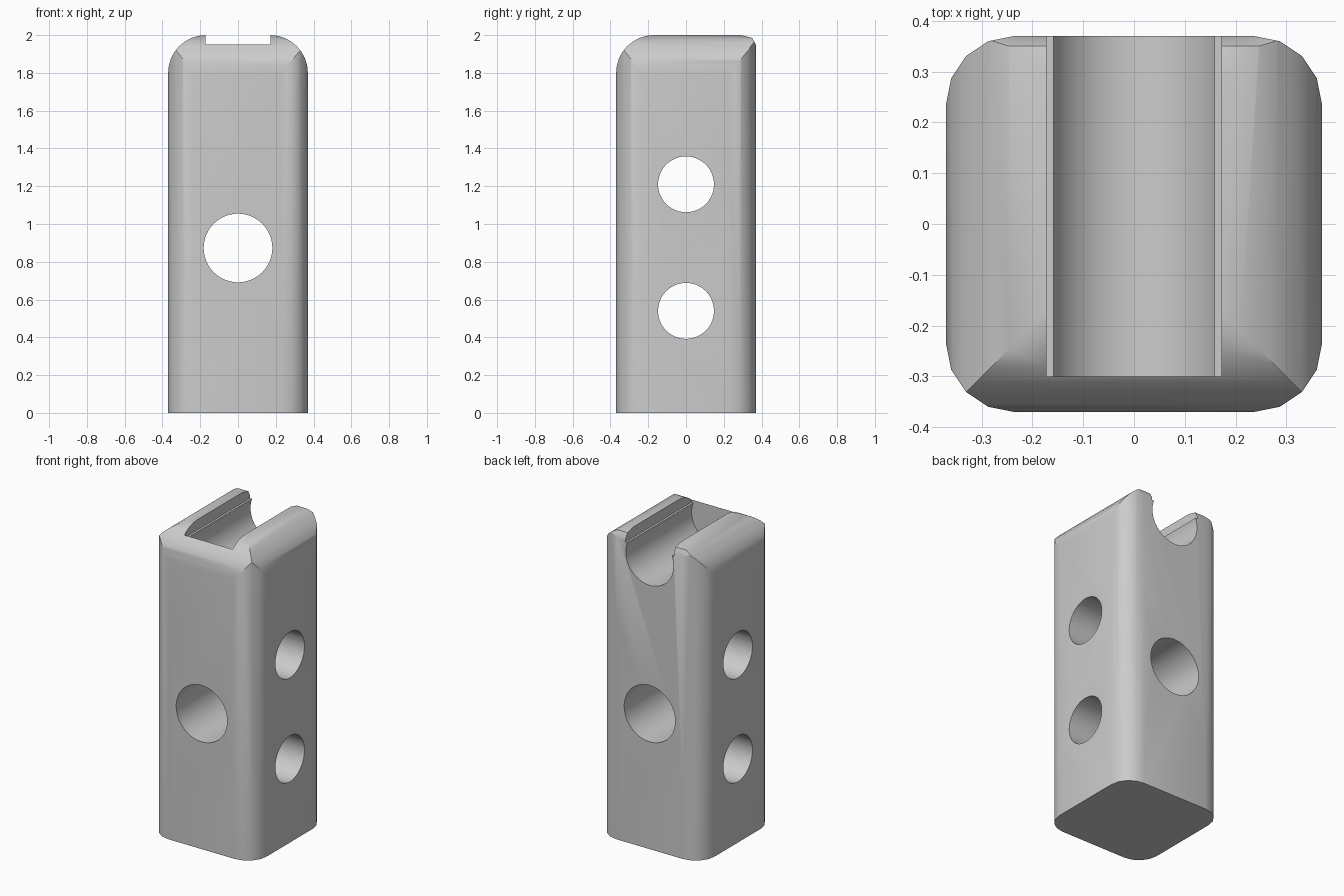
import bpy, bmesh, math
from mathutils import Vector

if "Cube" in bpy.data.objects:
    bpy.data.objects.remove(bpy.data.objects["Cube"])

HALF = 0.37      # half width of the block
TOP = 2.0


def arc(cx, cy, r, start, end, n):
    """Points along a circular arc, angles in degrees."""
    steps = [math.radians(start + (end - start) * i / n) for i in range(n + 1)]
    return [(cx + r * math.cos(a), cy + r * math.sin(a)) for a in steps]


def prism(name, profile, axis, lo, hi):
    """Extrude a 2D outline along x, y or z between lo and hi."""
    place = {"x": lambda u, v, w: (w, u, v),
             "y": lambda u, v, w: (u, w, v),
             "z": lambda u, v, w: (u, v, w)}[axis]
    bm = bmesh.new()
    face = bm.faces.new([bm.verts.new(place(u, v, lo)) for u, v in profile])
    grown = bmesh.ops.extrude_face_region(bm, geom=[face])["geom"]
    shift = Vector(place(0, 0, hi - lo))
    bmesh.ops.translate(bm, vec=shift, verts=[g for g in grown if isinstance(g, bmesh.types.BMVert)])
    bmesh.ops.recalc_face_normals(bm, faces=bm.faces)
    mesh = bpy.data.meshes.new(name)
    bm.to_mesh(mesh)
    bm.free()
    obj = bpy.data.objects.new(name, mesh)
    bpy.context.scene.collection.objects.link(obj)
    return obj


def combine(target, tool, operation):
    """Apply a boolean and remove the tool object."""
    tool.hide_render = True
    mod = target.modifiers.new("shape", "BOOLEAN")
    mod.operation, mod.solver, mod.object = operation, "EXACT", tool
    graph = bpy.context.evaluated_depsgraph_get()
    mesh = bpy.data.meshes.new_from_object(target.evaluated_get(graph))
    target.modifiers.clear()
    target.data = mesh
    bpy.data.objects.remove(tool)


# Upright block with rounded vertical corners
R = 0.135
c = HALF - R
outline = []
for i, (sx, sy) in enumerate([(1, 1), (-1, 1), (-1, -1), (1, -1)]):
    outline += arc(sx * c, sy * c, R, 90 * i, 90 * i + 90, 4)
block = prism("block", outline, "z", 0, TOP)

# Rounded top: both sides and the front are broad, the back edge is tight
F = 0.2
f = HALF - F
side_round = [(-HALF, -0.1), (HALF, -0.1)]
side_round += arc(f, TOP - F, F, 0, 90, 8) + arc(-f, TOP - F, F, 90, 180, 8)
combine(block, prism("side_rounding", side_round, "y", -0.5, 0.5), "INTERSECT")

front_round = [(-HALF, -0.1), (HALF, -0.1), (HALF, 1.95), (0.35, 1.985), (0.29, TOP)]
front_round += arc(-f, TOP - F, F, 90, 180, 8)
combine(block, prism("front_rounding", front_round, "x", -0.5, 0.5), "INTERSECT")

# Round channel with a stepped slot above it, open at the back
slot, neck, radius, mid = 0.172, 0.158, 0.17, 1.87
lip = math.degrees(math.acos(neck / radius))
ledge = mid + math.sqrt(radius ** 2 - neck ** 2)
channel = [(slot, 2.1), (slot, ledge)]
channel += arc(0, mid, radius, lip, -180 - lip, 40)
channel += [(-slot, ledge), (-slot, 2.1)]
combine(block, prism("channel", channel, "y", -0.30, 0.5), "DIFFERENCE")

# Through holes: one front to back, two side to side
for axis, height, r in [("y", 0.873, 0.182), ("x", 1.21, 0.148), ("x", 0.54, 0.148)]:
    circle = arc(0, height, r, 0, 360, 48)[:-1]
    combine(block, prism("hole", circle, axis, -0.5, 0.5), "DIFFERENCE")

# Plain grey finish
grey = bpy.data.materials.new("grey")
grey.use_nodes = True
colour = (0.6, 0.6, 0.6, 1)
grey.diffuse_color = colour
grey.node_tree.nodes["Principled BSDF"].inputs["Base Color"].default_value = colour
block.data.materials.clear()
block.data.materials.append(grey)

bpy.ops.object.select_all(action="DESELECT")
block.select_set(True)
bpy.context.view_layer.objects.active = block
bpy.ops.object.shade_smooth_by_angle(angle=math.radians(30))
